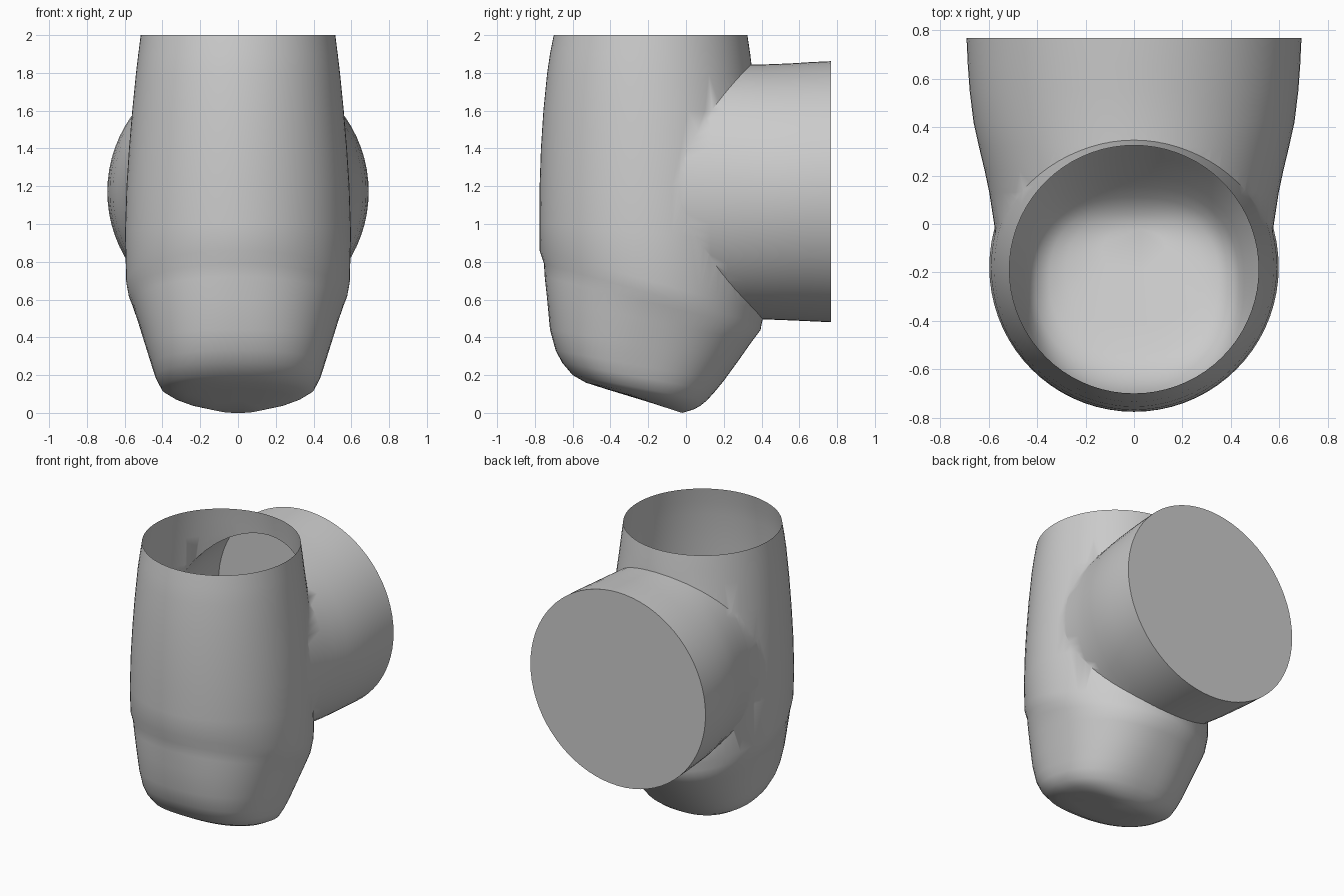
import bpy, bmesh, math

cube = bpy.data.objects.get("Cube")
if cube:
    bpy.data.objects.remove(cube, do_unlink=True)

SEG = 72

grey = bpy.data.materials.new("plain grey")
grey.use_nodes = True
colour = (0.6, 0.6, 0.6, 1.0)
grey.diffuse_color = colour
grey.node_tree.nodes["Principled BSDF"].inputs["Base Color"].default_value = colour


def loft(name, rings):
    """Closed solid skinned through a list of equal-length point rings."""
    bm = bmesh.new()
    loops = [[bm.verts.new(p) for p in ring] for ring in rings]
    for a, b in zip(loops, loops[1:]):
        for i in range(SEG):
            j = (i + 1) % SEG
            bm.faces.new((a[i], a[j], b[j], b[i]))
    bm.faces.new(loops[0])
    bm.faces.new(loops[-1])
    bmesh.ops.recalc_face_normals(bm, faces=bm.faces)
    mesh = bpy.data.meshes.new(name)
    bm.to_mesh(mesh)
    bm.free()
    mesh.materials.append(grey)
    obj = bpy.data.objects.new(name, mesh)
    bpy.context.collection.objects.link(obj)
    return obj


def power(v, n):
    return math.copysign(abs(v) ** (2 / n), v)


def body_ring(yf, zf, yb, zb, hw, n):
    """Tilted superellipse from a front point to a back point."""
    pts = []
    for i in range(SEG):
        t = 2 * math.pi * i / SEG
        s = power(math.sin(t), n)
        pts.append((hw * power(math.cos(t), n),
                    (yf + yb) / 2 + s * (yb - yf) / 2,
                    (zf + zb) / 2 + s * (zb - zf) / 2))
    return pts


def pipe_ring(y, hw, bottom, top):
    """Upright ellipse across the side pipe."""
    return [(hw * math.cos(2 * math.pi * i / SEG), y,
             (top + bottom) / 2 + (top - bottom) / 2 * math.sin(2 * math.pi * i / SEG))
            for i in range(SEG)]


# Upright body: front y, front z, back y, back z, half width, squareness
body = loft("body_shell", [body_ring(*r) for r in (
    (-0.20, 0.058, -0.02, 0.000, 0.13, 2.3),
    (-0.42, 0.125, 0.04, 0.018, 0.28, 2.4),
    (-0.53, 0.160, 0.075, 0.037, 0.35, 2.4),
    (-0.60, 0.200, 0.11, 0.065, 0.405, 2.4),
    (-0.655, 0.265, 0.155, 0.115, 0.435, 2.4),
    (-0.69, 0.330, 0.20, 0.17, 0.455, 2.4),
    (-0.72, 0.440, 0.28, 0.28, 0.49, 2.3),
    (-0.735, 0.600, 0.35, 0.38, 0.53, 2.2),
    (-0.748, 0.720, 0.395, 0.44, 0.56, 2.1),
    (-0.752, 0.790, 0.40, 0.47, 0.58, 2.0),
    (-0.775, 0.860, 0.415, 0.53, 0.592, 2.0),
    (-0.776, 1.000, 0.42, 0.90, 0.598, 2.0),
    (-0.775, 1.200, 0.42, 1.20, 0.59, 2.0),
    (-0.768, 1.400, 0.41, 1.40, 0.577, 2.0),
    (-0.755, 1.600, 0.385, 1.60, 0.56, 2.0),
    (-0.735, 1.800, 0.352, 1.80, 0.54, 2.0),
    (-0.720, 1.900, 0.340, 1.90, 0.528, 2.0),
    (-0.700, 2.000, 0.325, 2.00, 0.515, 2.0))])

# Side pipe flaring out towards its closed back end
pipe = loft("side_pipe", [pipe_ring(*r) for r in (
    (-0.15, 0.560, 0.50, 1.845),
    (0.00, 0.578, 0.50, 1.845),
    (0.13, 0.598, 0.50, 1.845),
    (0.22, 0.617, 0.50, 1.845),
    (0.32, 0.641, 0.50, 1.845),
    (0.42, 0.663, 0.495, 1.845),
    (0.55, 0.679, 0.49, 1.85),
    (0.66, 0.687, 0.485, 1.857),
    (0.768, 0.692, 0.48, 1.862))])

# Join the pipe to the body as one continuous shell
bpy.context.view_layer.objects.active = body
mod = body.modifiers.new("join_pipe", "BOOLEAN")
mod.operation = "UNION"
mod.solver = "EXACT"
mod.object = pipe
bpy.ops.object.modifier_apply(modifier=mod.name)
bpy.data.objects.remove(pipe, do_unlink=True)

# Open the mouth at the top
bm = bmesh.new()
bm.from_mesh(body.data)
mouth = [f for f in bm.faces if all(v.co.z > 1.999 for v in f.verts)]
bmesh.ops.delete(bm, geom=mouth, context="FACES")
bm.to_mesh(body.data)
bm.free()

bpy.ops.object.select_all(action="DESELECT")
body.select_set(True)
bpy.context.view_layer.objects.active = body
bpy.ops.object.shade_smooth_by_angle(angle=math.radians(50))
